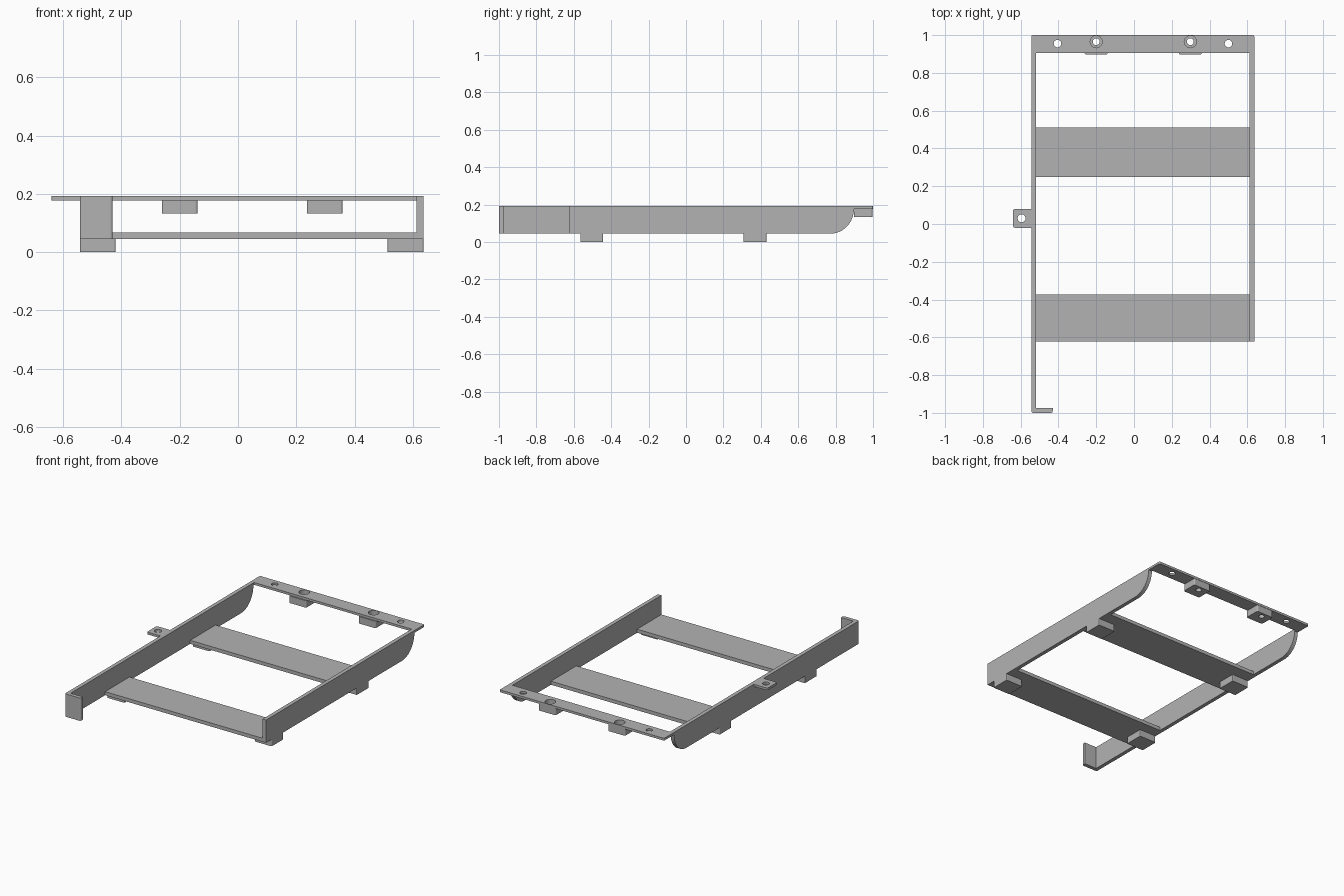
import bpy, bmesh, math
from mathutils import Vector

cube = bpy.data.objects.get("Cube")
if cube:
    bpy.data.objects.remove(cube, do_unlink=True)

grey = bpy.data.materials.new("plain_grey")
grey.use_nodes = True
COLOUR = (0.45, 0.45, 0.45, 1)
grey.diffuse_color = COLOUR
grey.node_tree.nodes["Principled BSDF"].inputs["Base Color"].default_value = COLOUR

# Shared heights and rail faces
TOP, PLATE, FLOOR = 0.193, 0.178, 0.045
LEFT, LEFT_IN = -0.543, -0.518
RIGHT_IN, RIGHT = 0.612, 0.637


def finish(name, bm):
    bmesh.ops.recalc_face_normals(bm, faces=bm.faces)
    mesh = bpy.data.meshes.new(name)
    bm.to_mesh(mesh)
    bm.free()
    obj = bpy.data.objects.new(name, mesh)
    mesh.materials.append(grey)
    bpy.context.collection.objects.link(obj)
    return obj


def box(name, x, y, z, round_if=None, radius=0.01):
    """Box from ranges; vertical edges passing round_if(x, y) are rounded."""
    bm = bmesh.new()
    bmesh.ops.create_cube(bm, size=1)
    for v in bm.verts:
        v.co = Vector([r[0] if c < 0 else r[1] for c, r in zip(v.co, (x, y, z))])
    if round_if:
        mid_x, mid_y = sum(x) / 2, sum(y) / 2
        edges = [e for e in bm.edges
                 if abs(e.verts[0].co.z - e.verts[1].co.z) > 1e-5
                 and round_if(e.verts[0].co.x - mid_x, e.verts[0].co.y - mid_y)]
        bmesh.ops.bevel(bm, geom=edges, offset=radius, segments=4,
                        profile=0.5, affect='EDGES')
    return finish(name, bm)


def drill(obj, x, y, radius, z0=-0.1, z1=0.4):
    """Cut a vertical round hole through the z range."""
    bm = bmesh.new()
    bmesh.ops.create_cone(bm, cap_ends=True, segments=32, radius1=radius,
                          radius2=radius, depth=z1 - z0)
    bmesh.ops.translate(bm, verts=bm.verts, vec=(x, y, (z0 + z1) / 2))
    cutter = finish("hole_cutter", bm)
    cutter.hide_render = True
    cutter.hide_set(True)
    cutter.display_type = 'WIRE'
    mod = obj.modifiers.new("hole", 'BOOLEAN')
    mod.operation = 'DIFFERENCE'
    mod.solver = 'EXACT'
    mod.object = cutter


def rail(name, x0, x1, front):
    """Upright rail whose lower back corner sweeps up to the back plate."""
    back, sweep = 0.905, PLATE - FLOOR
    side = [(front, TOP), (front, FLOOR)]
    for i in range(13):
        a = math.radians(i * 7.5)
        side.append((0.773 + 0.125 * math.sin(a), PLATE - sweep * math.cos(a)))
    side += [(back, PLATE), (back, TOP)]
    bm = bmesh.new()
    face = bm.faces.new([bm.verts.new((x0, y, z)) for y, z in side])
    new = bmesh.ops.extrude_face_region(bm, geom=[face])["geom"]
    bmesh.ops.translate(bm, vec=(x1 - x0, 0, 0),
                        verts=[g for g in new if isinstance(g, bmesh.types.BMVert)])
    return finish(name, bm)


# Side rails and the hooked front end of the long one
rail("right_rail", LEFT, LEFT_IN, -0.98)
rail("left_rail", RIGHT_IN, RIGHT, -0.622)
box("front_lip", (LEFT, -0.43), (-1, -0.975), (FLOOR, TOP),
    lambda x, y: y < 0)

# Cross bars with a foot under each end
for end, bar_y, foot_y in (("front", (-0.622, -0.373), (-0.565, -0.443)),
                           ("back", (0.25, 0.51), (0.308, 0.43))):
    box(end + "_cross_bar", (LEFT_IN, RIGHT_IN), bar_y, (FLOOR, 0.068))
    for side, foot_x in (("right", (LEFT, -0.42)), ("left", (0.514, RIGHT))):
        box(f"{end}_{side}_foot", foot_x, foot_y, (0, FLOOR),
            lambda x, y: True, 0.006)

# Back plate with plain screw holes
plate = box("back_plate", (LEFT, RIGHT), (0.905, 1), (PLATE, TOP),
            lambda x, y: y > 0, 0.008)
for x in (-0.405, 0.5):
    drill(plate, x, 0.955, 0.02)

# Bosses under the plate with counterbored holes
for name, x in (("right_boss", -0.2), ("left_boss", 0.298)):
    boss = box(name, (x - 0.061, x + 0.061), (0.897, 0.998), (0.133, PLATE),
               lambda x, y: True, 0.008)
    drill(plate, x, 0.965, 0.032)
    drill(boss, x, 0.965, 0.032, 0.155, 0.3)
    drill(boss, x, 0.965, 0.018)

# Mounting tab on the side
tab = box("side_tab", (-0.64, LEFT), (-0.02, 0.08), (PLATE, TOP),
          lambda x, y: x < 0)
drill(tab, -0.595, 0.03, 0.021)
